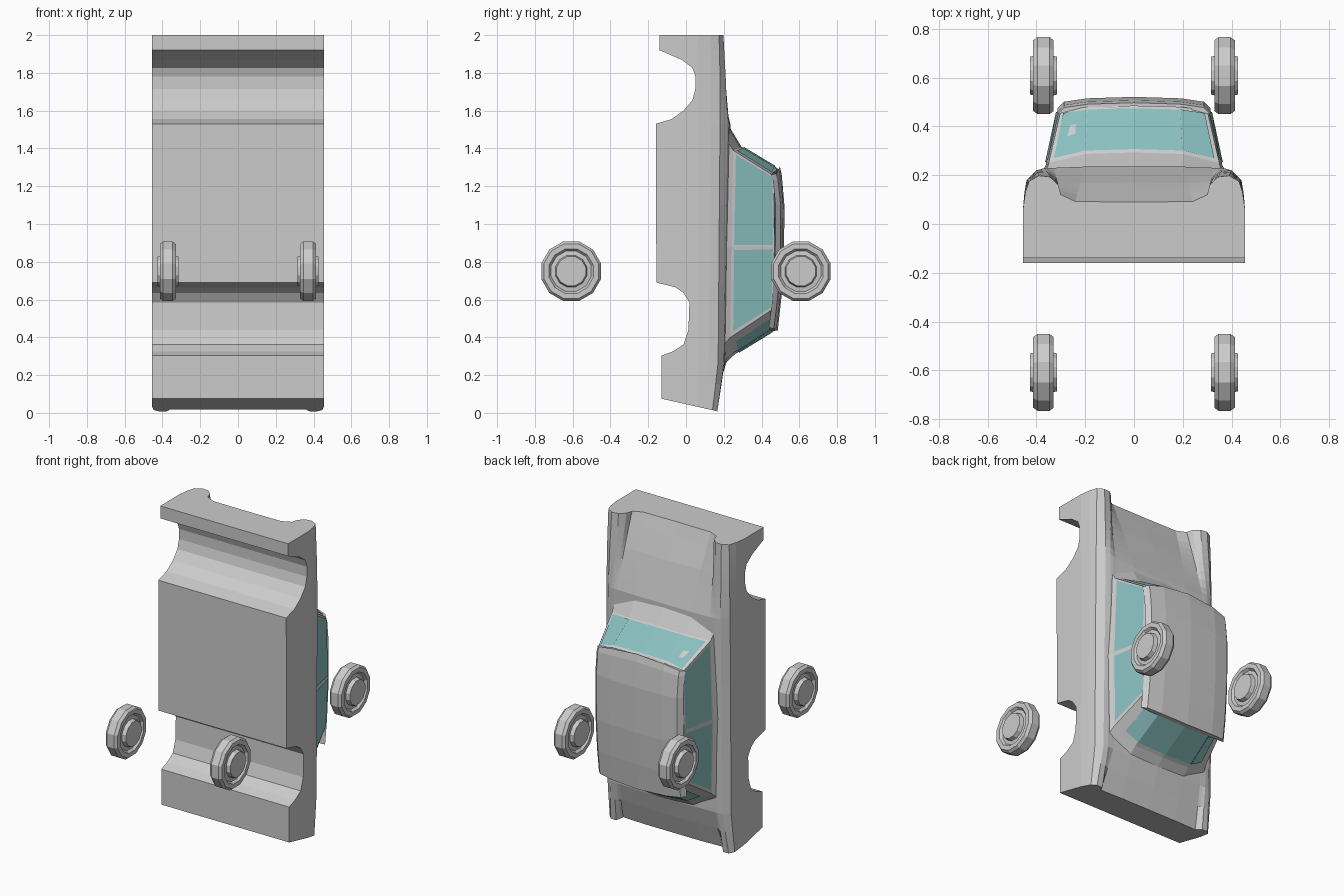
import bpy, bmesh, math
from mathutils import Vector, Matrix

if "Cube" in bpy.data.objects:
    bpy.data.objects.remove(bpy.data.objects["Cube"])


def finish(name, bm, colour=None):
    bmesh.ops.recalc_face_normals(bm, faces=bm.faces)
    me = bpy.data.meshes.new(name)
    bm.to_mesh(me)
    bm.free()
    ob = bpy.data.objects.new(name, me)
    bpy.context.collection.objects.link(ob)
    if colour:
        mat = bpy.data.materials.get("glass") or bpy.data.materials.new("glass")
        mat.diffuse_color = colour
        mat.use_nodes = True
        mat.node_tree.nodes["Principled BSDF"].inputs["Base Color"].default_value = mat.diffuse_color
        me.materials.append(mat)
    return ob


def loft(name, rings, caps=True):
    bm = bmesh.new()
    vs = [[bm.verts.new(p) for p in r] for r in rings]
    n = len(vs[0])
    for a, b in zip(vs, vs[1:]):
        for i in range(n):
            j = (i + 1) % n
            bm.faces.new((a[i], a[j], b[j], b[i]))
    if caps:
        bm.faces.new(vs[0])
        bm.faces.new(vs[-1])
    return finish(name, bm)


def mirror(half):
    return half + [(-p[0],) + tuple(p[1:]) for p in reversed(half) if p[0] > 1e-6]


# Body: upper half-sections (x, y) at key stations along z
keys = [
    (0.0, [(.455, .06), (.45, .1), (.445, .14), (.42, .166), (.38, .166), (.365, .14), (.36, .125), (.2, .13), (0, .13)]),
    (0.27, [(.455, .06), (.449, .12), (.44, .17), (.40, .2), (.37, .205), (.35, .205), (.33, .205), (.2, .21), (0, .215)]),
    (1.53, [(.455, .06), (.449, .13), (.44, .18), (.40, .22), (.37, .228), (.35, .23), (.33, .23), (.2, .235), (0, .235)]),
    (1.78, [(.455, .06), (.447, .13), (.435, .18), (.395, .21), (.35, .207), (.325, .19), (.315, .175), (.22, .167), (0, .17)]),
    (2.0, [(.455, .06), (.445, .13), (.43, .175), (.39, .198), (.345, .193), (.31, .16), (.3, .12), (.24, .092), (0, .09)]),
]
# Underside with wheel arches: (z, y)
under = [(0, -.13), (.15, -.13), (.27, -.13), (.303, -.13), (.325, -.07), (.362, -.013), (.44, .013),
         (.585, .018), (.635, -.013), (.665, -.055), (.69, -.157), (1.1, -.158), (1.53, -.16),
         (1.555, -.077), (1.60, -.013), (1.656, .034), (1.715, .05), (1.78, .05), (1.827, .034),
         (1.87, -.024), (1.92, -.14), (2.0, -.14)]


def upper(z):
    for (za, a), (zb, b) in zip(keys, keys[1:]):
        if z <= zb:
            t = (z - za) / (zb - za)
            return [tuple(Vector(p).lerp(Vector(q), t)) for p, q in zip(a, b)]


rings = []
for z, b in under:
    sec = mirror([(.455, b)] + upper(z))
    # the end at z = 0 is raked
    rings.append([(x, y, z if z > 0 else .046 - .226 * y) for x, y in sec])
loft("car_body", rings)

# Cabin: cowl, belt and roof-line rings
cowl = [(0, .22, 1.53), (.2, .22, 1.52), (.36, .205, 1.46), (.385, .2, .88), (.365, .19, .35), (.2, .195, .265), (0, .195, .25)]
belt = [(0, .293, 1.41), (.2, .287, 1.405), (.35, .25, 1.39), (.362, .24, .88), (.35, .235, .4), (.2, .252, .32), (0, .258, .31)]
top = [(0, .485, 1.295), (.19, .48, 1.29), (.3, .465, 1.255), (.313, .468, .88), (.3, .46, .55), (.19, .468, .46), (0, .47, .44)]
loft("cabin", [mirror(cowl), mirror(belt), mirror(top)])

# Roof panel, crowned both ways
rings = []
for z, y, bow in [(1.305, .497, .045), (1.26, .507, .03), (1.1, .521, 0), (.81, .519, 0), (.6, .504, 0), (.43, .485, -.02)]:
    half = [(0, y), (.19, y - .006), (.287, y - .02), (.313, y - .047), (.19, y - .035), (0, y - .03)]
    rings.append([(x, v, z - bow * (x / .313) ** 2) for x, v in mirror(half)])
loft("roof", rings)


# Window glass, laid on the cabin faces
def glass(name, patches, sides=(1, -1)):
    bm = bmesh.new()
    for i, u0, u1, v0, v1 in patches:
        for s in sides:
            a, b, c, d = (Vector(p) for p in (belt[i], belt[i + 1], top[i], top[i + 1]))
            nrm = (b - a).cross(c - a).normalized()
            mid = (a + b + c + d) / 4
            if nrm.dot(mid - Vector((0, .3, .88))) < 0:
                nrm = -nrm
            q = []
            for u, v in ((u0, v0), (u1, v0), (u1, v1), (u0, v1)):
                p = a.lerp(b, u).lerp(c.lerp(d, u), v) + nrm * .005
                q.append(bm.verts.new((0 if p.x < .005 else p.x * s, p.y, p.z)))
            bm.faces.new(q)
    bmesh.ops.remove_doubles(bm, verts=bm.verts, dist=1e-4)
    finish(name, bm, (.25, .52, .52, 1))


glass("windshield", [(0, 0, 1, .06, .93), (1, 0, .87, .06, .93)])
glass("rear_window", [(4, .4, 1, .1, .93), (5, 0, 1, .1, .93)])
for s, side in ((1, "right"), (-1, "left")):
    glass(side + "_front_window", [(2, .03, .98, .06, .96)], (s,))
    glass(side + "_rear_window", [(3, .04, .95, .06, .96)], (s,))

# Wheels: lathed twelve-sided tyre with a hub on both faces
half = [(.08, .055), (.087, .03), (.11, .027), (.122, .042), (.15, .042), (.163, .025)]
prof = half + [(r, -x) for r, x in reversed(half)]
for sx, side in ((1, "right"), (-1, "left")):
    for sy, end in ((-1, "front"), (1, "back")):
        rings = []
        for r, x in prof:
            rings.append([(x + sx * .371, sy * .608 + r * math.cos(math.radians(30 * k + 15)),
                           .75 + r * math.sin(math.radians(30 * k + 15))) for k in range(12)])
        loft(f"{end}_{side}_wheel", rings)
